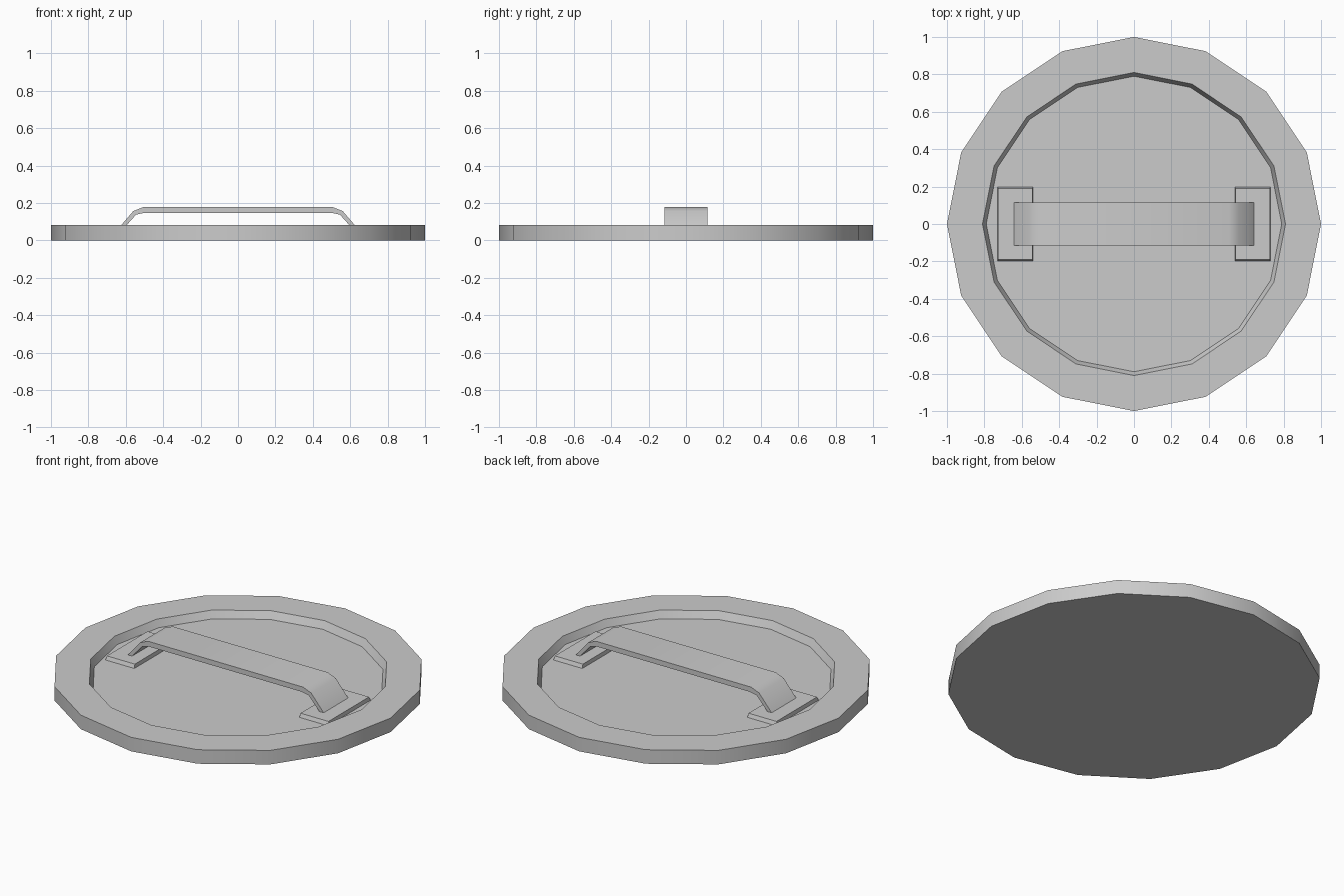
import bpy, bmesh
from math import cos, sin, pi, radians

if "Cube" in bpy.data.objects:
    bpy.data.objects.remove(bpy.data.objects["Cube"])

SIDES = 16


def finish(name, bm):
    bmesh.ops.recalc_face_normals(bm, faces=bm.faces[:])
    mesh = bpy.data.meshes.new(name)
    bm.to_mesh(mesh)
    bm.free()
    obj = bpy.data.objects.new(name, mesh)
    bpy.context.collection.objects.link(obj)
    bpy.ops.object.select_all(action='DESELECT')
    obj.select_set(True)
    bpy.context.view_layer.objects.active = obj
    bpy.ops.object.shade_smooth_by_angle(angle=radians(30))
    return obj


def loft(name, rings):
    """Bridge closed rings of points and cap both ends."""
    bm = bmesh.new()
    rows = [[bm.verts.new(p) for p in ring] for ring in rings]
    n = len(rows[0])
    for a, b in zip(rows, rows[1:]):
        for i in range(n):
            j = (i + 1) % n
            bm.faces.new((a[i], a[j], b[j], b[i]))
    bm.faces.new(rows[0])
    bm.faces.new(rows[-1])
    return finish(name, bm)


def circle(r, z):
    return [(r * cos(2 * pi * i / SIDES), r * sin(2 * pi * i / SIDES), z)
            for i in range(SIDES)]


def rectangle(x0, x1, y, z):
    return [(x0, -y, z), (x1, -y, z), (x1, y, z), (x0, y, z)]


# Round plate with a shallow recess inside the rim
loft("lid_plate", [circle(1, 0), circle(1, 0.083),
                   circle(0.81, 0.083), circle(0.79, 0.04)])

# Mounting pads under the handle ends, slightly tapered
for side, s in (("left", -1), ("right", 1)):
    loft(f"{side}_handle_pad", [rectangle(s * 0.54, s * 0.73, 0.2, 0.036),
                                rectangle(s * 0.543, s * 0.726, 0.19, 0.062)])

# Flat strap handle, half profile mirrored across x and extruded along y
outer = [(0.645, 0.058), (0.56, 0.157), (0.545, 0.168), (0.508, 0.178)]
outer = [outer[0], outer[1], outer[3]]
inner = [(0.50, 0.148), (0.545, 0.138), (0.617, 0.058)]
profile = (outer + [(-x, z) for x, z in reversed(outer)]
           + [(-x, z) for x, z in reversed(inner)] + inner)
loft("strap_handle", [[(x, y, z) for x, z in profile] for y in (-0.115, 0.115)])
